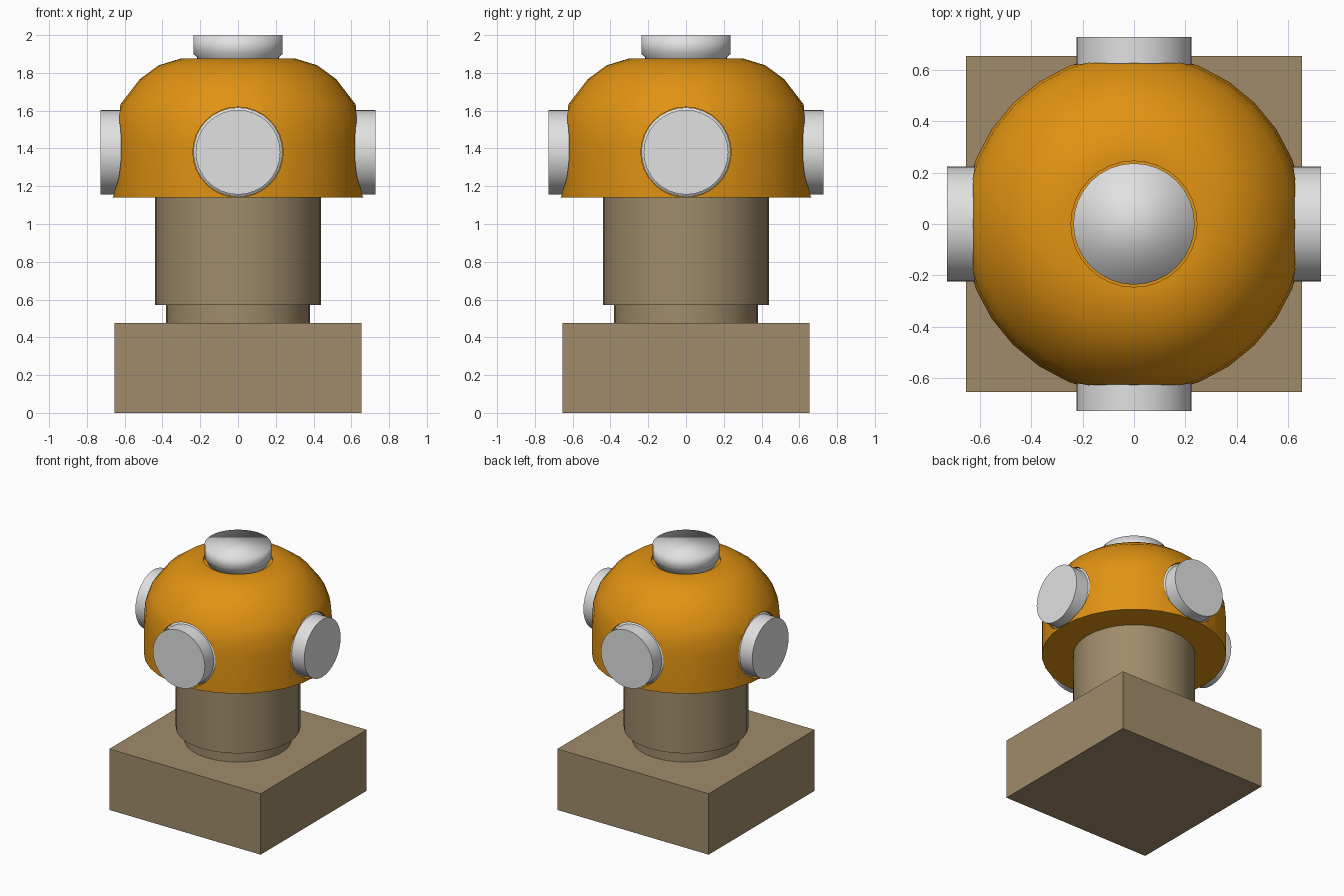
import bpy, bmesh, math
from mathutils import Matrix

SEGMENTS = 32
KNOB_HEIGHT = 1.38

cube = bpy.data.objects.get("Cube")
if cube:
    bpy.data.objects.remove(cube, do_unlink=True)


def make_material(name, rgb):
    mat = bpy.data.materials.new(name)
    mat.use_nodes = True
    mat.diffuse_color = (*rgb, 1)
    mat.node_tree.nodes["Principled BSDF"].inputs["Base Color"].default_value = (*rgb, 1)
    return mat


tan = make_material("tan", (0.35, 0.26, 0.145))
orange = make_material("orange", (0.75, 0.29, 0.006))
silver = make_material("silver", (0.75, 0.75, 0.75))


def add_object(name, bm, mat, matrix=None):
    bmesh.ops.recalc_face_normals(bm, faces=bm.faces)
    if matrix:
        bm.transform(matrix)
    mesh = bpy.data.meshes.new(name)
    bm.to_mesh(mesh)
    bm.free()
    mesh.materials.append(mat)
    obj = bpy.data.objects.new(name, mesh)
    bpy.context.collection.objects.link(obj)
    return obj


def lathe(name, profile, mat, matrix=None):
    """Closed solid turned about z from (radius, height) points."""
    bm = bmesh.new()
    rings = [[bm.verts.new((r * math.cos(a), r * math.sin(a), z))
              for a in (math.tau * i / SEGMENTS for i in range(SEGMENTS))]
             for r, z in profile]
    for low, high in zip(rings, rings[1:]):
        for i in range(SEGMENTS):
            j = (i + 1) % SEGMENTS
            bm.faces.new((low[i], low[j], high[j], high[i]))
    bm.faces.new(rings[0])
    bm.faces.new(rings[-1])
    return add_object(name, bm, mat, matrix)


def smooth(obj, degrees=35):
    bpy.ops.object.select_all(action='DESELECT')
    obj.select_set(True)
    bpy.context.view_layer.objects.active = obj
    bpy.ops.object.shade_smooth_by_angle(angle=math.radians(degrees))


# Square base block
bm = bmesh.new()
bmesh.ops.create_cube(bm, size=1)
add_object("base", bm, tan,
           Matrix.Translation((0, 0, 0.2375)) @ Matrix.Diagonal((1.306, 1.306, 0.475, 1)))

# Stepped column
smooth(lathe("column", [(0.38, 0.47), (0.38, 0.57), (0.44, 0.57), (0.44, 1.145)], tan))

# Domed head with a shallow seat for the top cap
dome = lathe("dome", [(0.665, 1.14), (0.665, 1.42), (0.655, 1.54), (0.62, 1.637),
                      (0.52, 1.767), (0.42, 1.84), (0.30, 1.877), (0.245, 1.877),
                      (0.245, 1.86)], orange)

# Four side knobs, each in a round socket cut into the dome
for k, side in enumerate(("left", "back", "right", "front")):
    placement = (Matrix.Translation((0, 0, KNOB_HEIGHT))
                 @ Matrix.Rotation(k * math.pi / 2, 4, 'Z')
                 @ Matrix.Rotation(math.pi / 2, 4, 'Y'))
    cutter = lathe(side + "_socket_cutter", [(0.239, 0.54), (0.239, 0.9)], orange, placement)
    cut = dome.modifiers.new("socket", 'BOOLEAN')
    cut.operation = 'DIFFERENCE'
    cut.solver = 'EXACT'
    cut.object = cutter
    bpy.context.view_layer.objects.active = dome
    bpy.ops.object.modifier_apply(modifier=cut.name)
    bpy.data.objects.remove(cutter, do_unlink=True)
    smooth(lathe(side + "_knob", [(0.237, 0.53), (0.237, 0.61), (0.224, 0.62),
                                  (0.224, 0.728)], silver, placement))
smooth(dome)

# Top cap with a narrower neck and soft shading
cap = lathe("top_cap", [(0.215, 1.85), (0.218, 1.885), (0.236, 1.90), (0.236, 2.0)], silver)
smooth(cap, 180)
